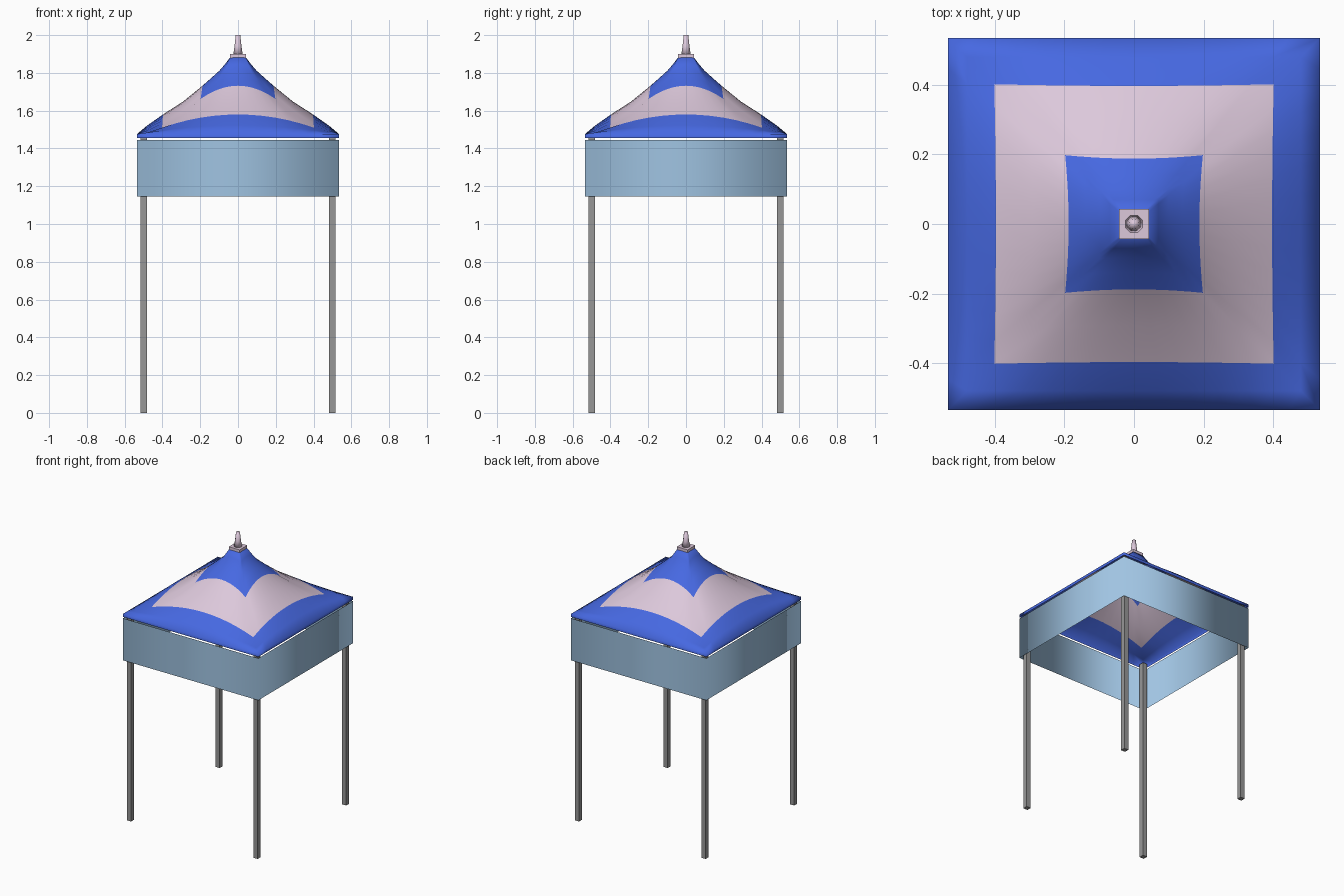
import bpy, bmesh, math

if "Cube" in bpy.data.objects:
    bpy.data.objects.remove(bpy.data.objects["Cube"])


def mat(name, c):
    m = bpy.data.materials.new(name)
    m.diffuse_color = (*c, 1)
    m.use_nodes = True
    m.node_tree.nodes["Principled BSDF"].inputs["Base Color"].default_value = m.diffuse_color
    return m


BLUE = mat("royal_blue", (0.062, 0.14, 0.76))
PINK = mat("pale_pink", (0.72, 0.58, 0.71))
SKY = mat("light_blue", (0.35, 0.55, 0.76))
GREY = mat("pole_grey", (0.31, 0.31, 0.31))


def finish(bm, name, mats, smooth=True):
    me = bpy.data.meshes.new(name)
    bm.to_mesh(me)
    bm.free()
    for m in mats:
        me.materials.append(m)
    for p in me.polygons:
        p.use_smooth = smooth
    ob = bpy.data.objects.new(name, me)
    bpy.context.collection.objects.link(ob)
    return ob


def lathe(bm, rings, n, turn=0):
    """Stack of (circumradius, z) rings with n sides, capped."""
    loops = []
    for r, z in rings:
        loops.append([bm.verts.new((r * math.cos(turn + 2 * math.pi * i / n),
                                    r * math.sin(turn + 2 * math.pi * i / n), z)) for i in range(n)])
    for a, b in zip(loops, loops[1:]):
        for i in range(n):
            j = (i + 1) % n
            bm.faces.new((a[i], a[j], b[j], b[i]))
    bm.faces.new(loops[0][::-1])
    bm.faces.new(loops[-1])


# Roof: square rings, corners hanging lower than the middle of each side
# (half size, z at side middle, z at corner, inward bow of the side)
RINGS = [(0.535, 1.455, 1.455, 0), (0.535, 1.476, 1.476, 0), (0.48, 1.522, 1.484, 0),
         (0.402, 1.580, 1.510, 0.012), (0.30, 1.648, 1.578, 0.03), (0.198, 1.732, 1.662, 0.05),
         (0.145, 1.775, 1.722, 0.04), (0.10, 1.812, 1.775, 0.02), (0.07, 1.845, 1.826, 0),
         (0.04, 1.885, 1.885, 0)]
N = 12
bm = bmesh.new()
loops = []
for s, zm, zc, bow in RINGS:
    loop = []
    for side in range(4):
        c, d = round(math.cos(side * math.pi / 2)), round(math.sin(side * math.pi / 2))
        for i in range(N):
            t = -1 + 2 * i / N
            x, y = s * t, -s * (1 - bow * (1 - t * t))
            loop.append(bm.verts.new((c * x - d * y, d * x + c * y, zm + (zc - zm) * t * t)))
    loops.append(loop)
for k, (a, b) in enumerate(zip(loops, loops[1:])):
    for i in range(4 * N):
        j = (i + 1) % (4 * N)
        f = bm.faces.new((a[i], a[j], b[j], b[i]))
        f.material_index = 1 if k in (3, 4) else 0
bm.faces.new(loops[-1])
finish(bm, "canopy_roof", [BLUE, PINK])

# Valance: open square band under the roof
bm = bmesh.new()
H = 0.535
corners = [(-H, -H), (H, -H), (H, H), (-H, H)]
lo = [bm.verts.new((x, y, 1.145)) for x, y in corners]
hi = [bm.verts.new((x, y, 1.445)) for x, y in corners]
for i in range(4):
    j = (i + 1) % 4
    bm.faces.new((lo[i], lo[j], hi[j], hi[i]))
finish(bm, "valance", [SKY])

# Four square poles
for name, sx, sy in (("front_left", -1, -1), ("front_right", 1, -1),
                     ("back_left", -1, 1), ("back_right", 1, 1)):
    bm = bmesh.new()
    lathe(bm, [(0.017 * math.sqrt(2), 0), (0.017 * math.sqrt(2), 1.465)], 4, math.pi / 4)
    ob = finish(bm, name + "_pole", [GREY], False)
    ob.location = (0.5 * sx, 0.5 * sy, 0)

# Finial: square plate and tapered spire
bm = bmesh.new()
lathe(bm, [(0.043 * math.sqrt(2), 1.88), (0.043 * math.sqrt(2), 1.90)], 4, math.pi / 4)
finish(bm, "finial_plate", [PINK], False)
bm = bmesh.new()
lathe(bm, [(0.027, 1.899), (0.020, 1.94), (0.013, 2.0)], 8, math.pi / 8)
finish(bm, "finial_spire", [PINK])
